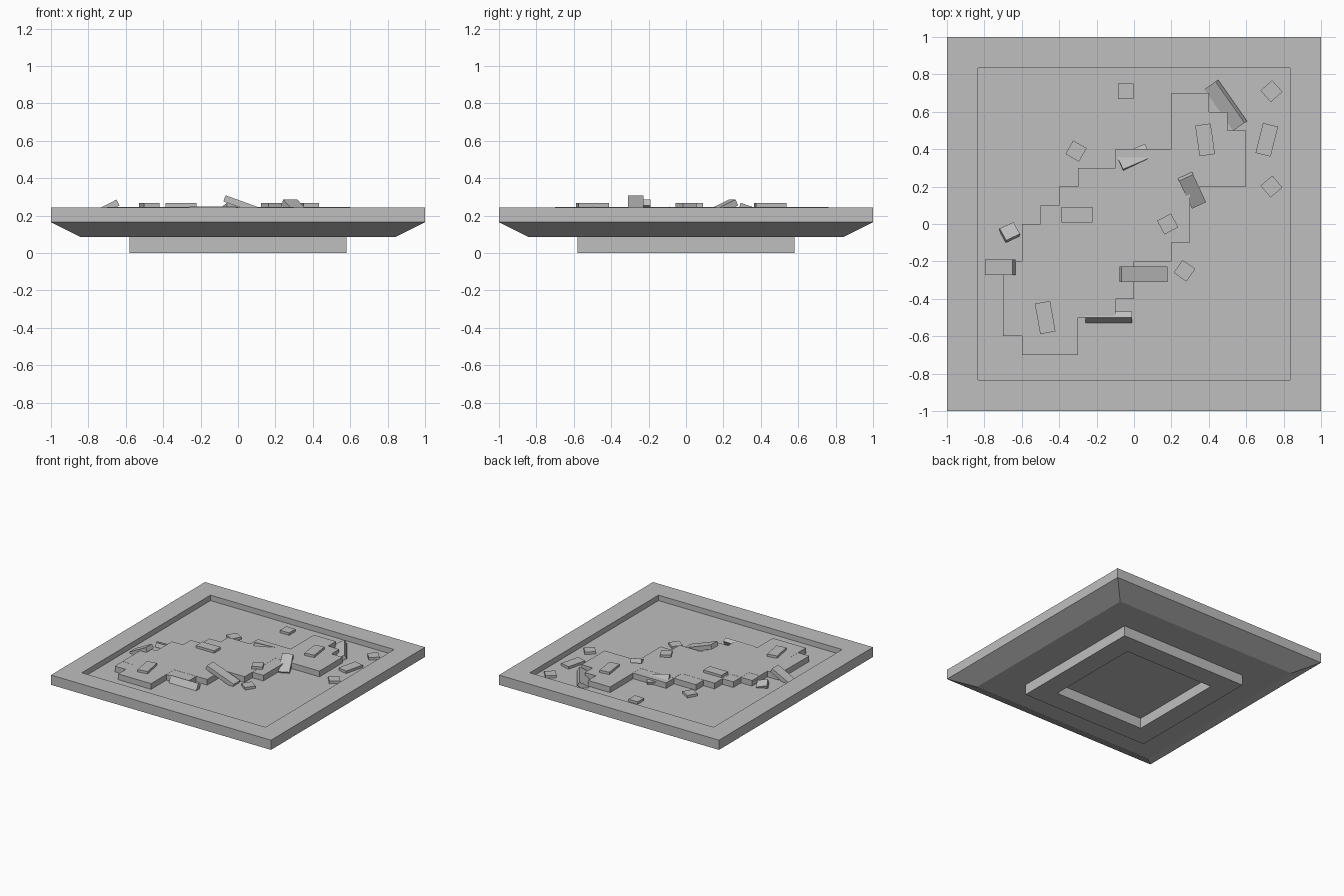
import bpy, bmesh
from math import radians
from mathutils import Matrix

if "Cube" in bpy.data.objects:
    bpy.data.objects.remove(bpy.data.objects["Cube"])

stone = bpy.data.materials.new("grey_stone")
stone.use_nodes = True
GREY = (0.52, 0.52, 0.52, 1)
stone.diffuse_color = GREY
stone.node_tree.nodes["Principled BSDF"].inputs["Base Color"].default_value = GREY

FLOOR, PAVING = 0.2, 0.247


def finish(bm, name):
    bmesh.ops.recalc_face_normals(bm, faces=bm.faces)
    mesh = bpy.data.meshes.new(name)
    bm.to_mesh(mesh)
    bm.free()
    mesh.materials.append(stone)
    obj = bpy.data.objects.new(name, mesh)
    bpy.context.collection.objects.link(obj)
    return obj


def square_tray(name, profile):
    """Sweep a (half width, height) profile around a square and cap both ends."""
    bm = bmesh.new()
    rings = [[bm.verts.new((sx * h, sy * h, z)) for sx, sy in
              ((-1, -1), (1, -1), (1, 1), (-1, 1))] for h, z in profile]
    for a, b in zip(rings, rings[1:]):
        for i in range(4):
            j = (i + 1) % 4
            bm.faces.new((a[i], a[j], b[j], b[i]))
    bm.faces.new(rings[0])
    bm.faces.new(rings[-1])
    return finish(bm, name)


def paving(name, top, first_row, spans):
    """Stepped slab: one (start, end) span per row, in tenths, front to back."""
    bm = bmesh.new()
    verts = {}

    def corner(i, j):
        if (i, j) not in verts:
            verts[i, j] = bm.verts.new((i / 10, j / 10, FLOOR - 0.01))
        return verts[i, j]

    for j, (start, end) in enumerate(spans, first_row):
        for i in range(start, end):
            bm.faces.new((corner(i, j), corner(i + 1, j),
                          corner(i + 1, j + 1), corner(i, j + 1)))
    result = bmesh.ops.extrude_face_region(bm, geom=bm.faces[:], use_keep_orig=True)
    for v in result["geom"]:
        if isinstance(v, bmesh.types.BMVert):
            v.co.z = top
    finish(bm, name)


def block(name, x, y, z, length, width, turn, roll=0, pitch=0, thick=0.035):
    bm = bmesh.new()
    bmesh.ops.create_cube(bm, size=1)
    bm.transform(Matrix.Diagonal((length, width, thick, 1)))
    obj = finish(bm, name)
    obj.location = (x, y, z)
    # length axis is pitched, then the whole block is turned
    rot = (Matrix.Rotation(radians(turn), 4, 'Z') @ Matrix.Rotation(radians(pitch), 4, 'Y')
           @ Matrix.Rotation(radians(roll), 4, 'X'))
    obj.rotation_euler = rot.to_euler()


# Tray with hollow foot, sloping underside and sunken floor
square_tray("tray", [(0.41, 0.085), (0.41, 0), (0.58, 0), (0.58, 0.085), (0.84, 0.085),
                     (1, 0.165), (1, 0.245), (0.835, 0.245), (0.835, FLOOR)])

# Two overlapping stepped layers of paving
paving("front_paving", PAVING, -7,
       [(-6, -3), (-6, -3), (-7, -3), (-7, 0), (-7, 0), (-6, 2), (-5, 2), (-4, 2),
        (-4, 2), (-1, 6), (2, 6), (2, 6), (2, 5), (2, 4)])
paving("back_paving", PAVING - 0.001, -6,
       [(-7, -4), (-7, -1), (-7, -1), (-7, 0), (-6, 1), (-6, 3), (-5, 3), (-4, 3),
        (-3, 3), (-1, 6), (3, 6), (3, 5)])

# Flat rubble: small cubes and bricks on the floor or the paving
LOW, HIGH = FLOOR + 0.003, PAVING + 0.002
for n, (x, y, z, turn) in enumerate([
        (-0.045, 0.71, LOW, 0), (0.735, 0.71, LOW, 42), (-0.31, 0.39, LOW, -30),
        (0.735, 0.2, LOW, 40), (0.27, -0.25, LOW, 55), (0.18, 0, HIGH, 28)]):
    block(f"small_stone_{n}", x, y, z, 0.083, 0.083, turn)
for n, (x, y, z, turn) in enumerate([
        (0.71, 0.45, LOW, 76), (0.38, 0.45, HIGH, 98),
        (-0.305, 0.05, HIGH, 0), (-0.475, -0.5, HIGH, 100)]):
    block(f"brick_{n}", x, y, z, 0.165, 0.083, turn)

# Tilted rubble
block("leaning_plank", 0.05, -0.268, 0.248, 0.26, 0.083, 0, pitch=20)
block("edge_plank", -0.135, -0.505, 0.205, 0.25, 0.083, 0, roll=60)
block("back_plank", 0.49, 0.635, 0.212, 0.27, 0.083, -55, roll=28)
block("bright_brick", 0, 0.355, 0.228, 0.165, 0.083, 23, roll=-18, pitch=8)
block("sliding_brick", 0.31, 0.18, 0.233, 0.18, 0.083, -65, pitch=25)
block("rising_brick", -0.715, -0.23, 0.233, 0.165, 0.083, 0, pitch=-27)
block("tilted_stone", -0.665, -0.045, 0.212, 0.083, 0.075, -30 + 55, roll=-18, pitch=12)
